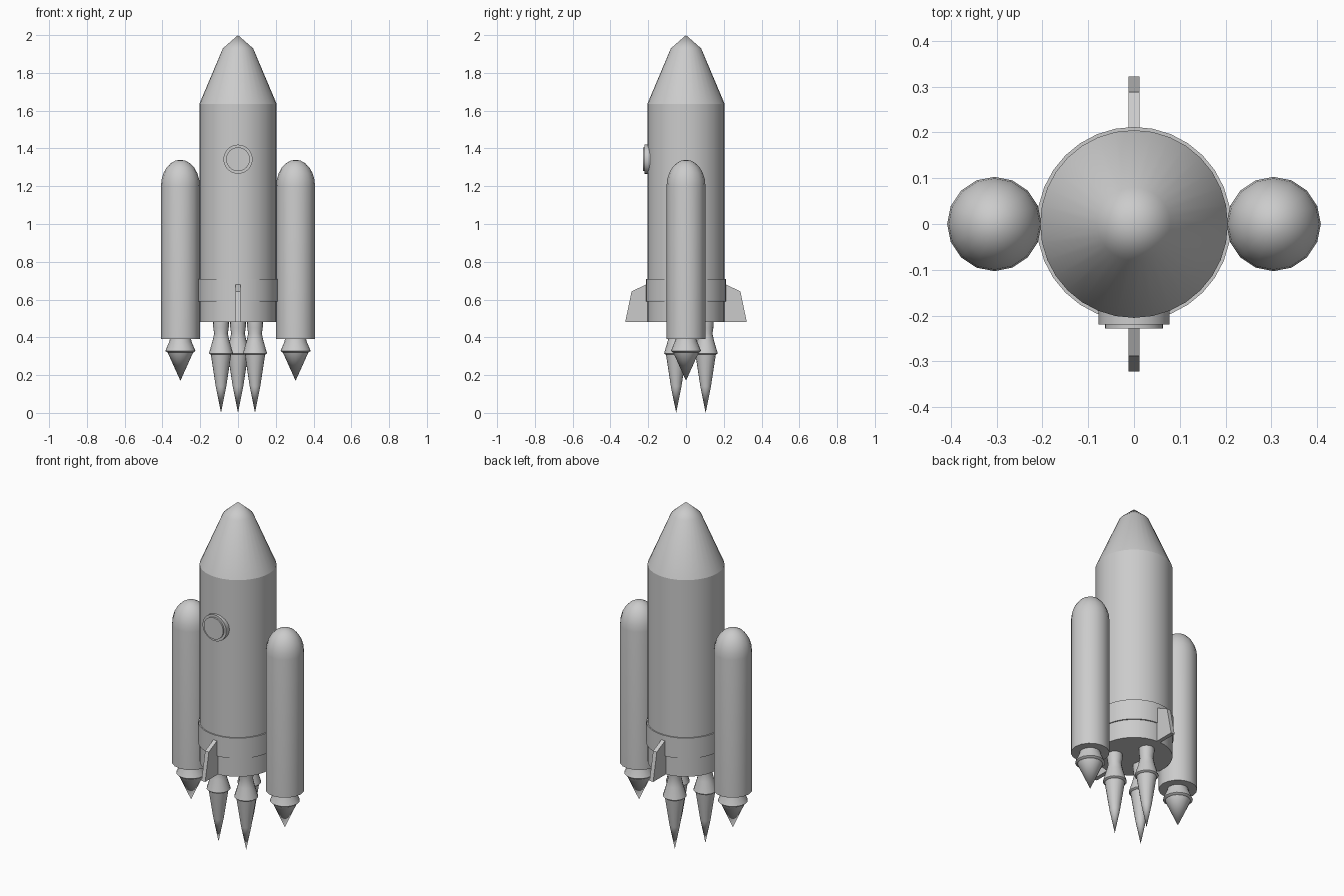
import bpy, bmesh, math
from mathutils import Matrix

if "Cube" in bpy.data.objects:
    bpy.data.objects.remove(bpy.data.objects["Cube"])

grey = bpy.data.materials.new("light_grey")
grey.diffuse_color = (0.6, 0.6, 0.6, 1)
grey.use_nodes = True
grey.node_tree.nodes["Principled BSDF"].inputs["Base Color"].default_value = grey.diffuse_color


def finish(name, bm, angle=35):
    bmesh.ops.recalc_face_normals(bm, faces=bm.faces)
    me = bpy.data.meshes.new(name)
    bm.to_mesh(me)
    bm.free()
    me.materials.append(grey)
    me.shade_smooth()
    me.set_sharp_from_angle(angle=math.radians(angle))
    ob = bpy.data.objects.new(name, me)
    bpy.context.collection.objects.link(ob)
    return ob


def lathe(name, profile, x=0, y=0, sides=32, angle=35, matrix=None):
    """Revolve (radius, z) points about z; radius 0 makes a tip, open ends get caps."""
    bm = bmesh.new()
    rings = []
    for r, z in profile:
        if r == 0:
            rings.append([bm.verts.new((0, 0, z))])
        else:
            rings.append([bm.verts.new((r * math.cos(2 * math.pi * i / sides),
                                        r * math.sin(2 * math.pi * i / sides), z))
                          for i in range(sides)])
    for a, b in zip(rings, rings[1:]):
        for i in range(sides):
            j = (i + 1) % sides
            quad = [a[i % len(a)], a[j % len(a)], b[j % len(b)], b[i % len(b)]]
            bm.faces.new(list(dict.fromkeys(quad)))
    for ring in (rings[0], rings[-1]):
        if len(ring) > 1:
            bm.faces.new(ring)
    if matrix:
        bm.transform(matrix)
    bm.transform(Matrix.Translation((x, y, 0)))
    return finish(name, bm, angle)


# main hull, nose and lower band
lathe("hull", [(0.205, 0.48), (0.205, 1.635)])
lathe("nose_cone", [(0.205, 1.635), (0.08, 1.93), (0, 2.0)])
lathe("lower_band", [(0.212, 0.59), (0.212, 0.71)])

# round window on the front
to_front = Matrix.Translation((0, 0, 1.343)) @ Matrix.Rotation(math.radians(90), 4, 'X')
lathe("window_frame", [(0.077, 0.18), (0.077, 0.219)], matrix=to_front)
lathe("window_pane", [(0.063, 0.2), (0.063, 0.228)], matrix=to_front)

# three main engines with flames
for n, (x, y) in enumerate([(-0.09, -0.052), (0.09, -0.052), (0, 0.104)]):
    lathe(f"main_nozzle_{n}", [(0.042, 0.49), (0.041, 0.45), (0.036, 0.42),
                               (0.045, 0.38), (0.064, 0.315), (0.055, 0.308)],
          x, y, 16, 45)
    lathe(f"main_flame_{n}", [(0.054, 0.309), (0.028, 0.14), (0, 0)], x, y, 16)

# side boosters with domes, nozzles and flames
dome = [(0.103 * math.cos(math.radians(a)), 1.2 + 0.14 * math.sin(math.radians(a)))
        for a in range(0, 90, 15)]
for side, x in (("left", -0.305), ("right", 0.305)):
    lathe(f"booster_{side}", [(0.103, 0.39)] + dome + [(0, 1.34)], x, 0, 16)
    lathe(f"booster_nozzle_{side}", [(0.055, 0.395), (0.06, 0.375), (0.08, 0.328),
                                     (0.07, 0.32)], x, 0, 16, 45)
    lathe(f"booster_flame_{side}", [(0.068, 0.321), (0, 0.17)], x, 0, 16)

# fins at front and back
for side, s in (("front", -1), ("back", 1)):
    bm = bmesh.new()
    outline = [(0.19, 0.48), (0.322, 0.48), (0.288, 0.643), (0.19, 0.69)]
    face = bm.faces.new([bm.verts.new((-0.012, s * y, z)) for y, z in outline])
    ext = bmesh.ops.extrude_face_region(bm, geom=[face])["geom"]
    bmesh.ops.translate(bm, vec=(0.024, 0, 0),
                        verts=[v for v in ext if isinstance(v, bmesh.types.BMVert)])
    finish(f"fin_{side}", bm, 10)
